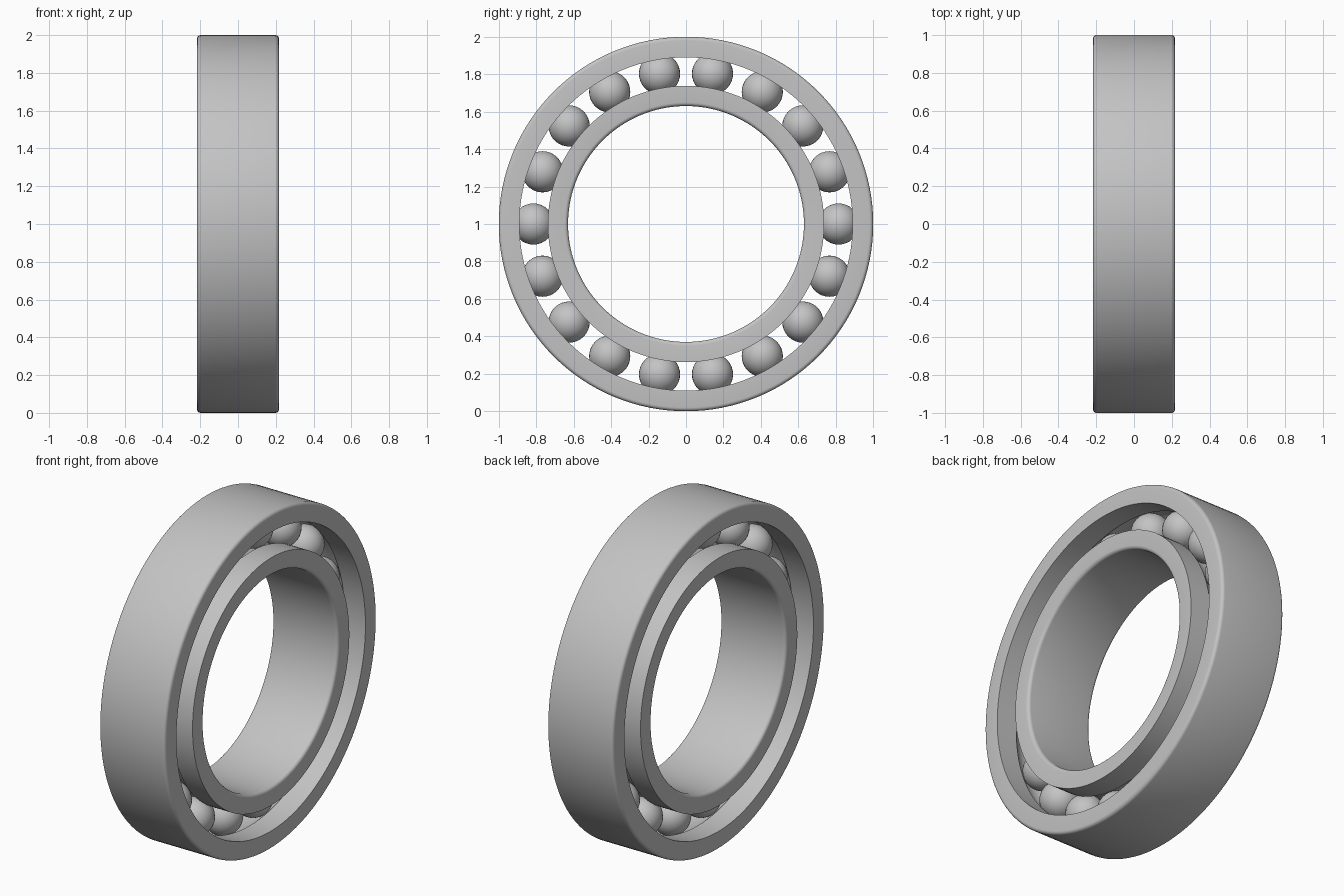
import bpy
import math
from math import sin, cos, pi

if "Cube" in bpy.data.objects:
    bpy.data.objects.remove(bpy.data.objects["Cube"], do_unlink=True)

HALF = 0.217       # half width along the axle
PITCH = 0.815      # radius of the ball circle
BALL = 0.11        # ball radius
GROOVE = 0.112     # raceway radius
FILLET = 0.02
BALLS = 18
SEGMENTS = 128

steel = bpy.data.materials.new("steel_grey")
steel.use_nodes = True
steel.diffuse_color = (0.55, 0.55, 0.55, 1)
steel.node_tree.nodes["Principled BSDF"].inputs["Base Color"].default_value = (0.55, 0.55, 0.55, 1)


def finish(obj, angle):
    obj.data.materials.append(steel)
    bpy.ops.object.select_all(action="DESELECT")
    obj.select_set(True)
    bpy.context.view_layer.objects.active = obj
    bpy.ops.object.shade_smooth_by_angle(angle=math.radians(angle))


def ring_profile(wall, race):
    """Closed (x, radius) section: rounded wall side, grooved race side."""
    side = 1 if wall > race else -1
    points = []
    # Rounded corners on the plain wall
    for i in range(6):
        a = i / 5 * pi / 2
        points.append((-HALF + FILLET * (1 - cos(a)), wall - side * FILLET * (1 - sin(a))))
    points += [(-x, r) for x, r in reversed(points)]
    # Flat lands with a circular raceway between them
    spread = math.acos(abs(race - PITCH) / GROOVE)
    points.append((HALF, race))
    for i in range(13):
        a = spread * (1 - i / 6)
        points.append((GROOVE * sin(a), PITCH + side * GROOVE * cos(a)))
    points.append((-HALF, race))
    return points if side > 0 else points[::-1]


def lathe(name, profile):
    """Revolve a closed section about the x axle."""
    n = len(profile)
    verts, faces = [], []
    for s in range(SEGMENTS):
        a = 2 * pi * s / SEGMENTS
        verts += [(x, r * cos(a), 1 + r * sin(a)) for x, r in profile]
        t = (s + 1) % SEGMENTS
        for i in range(n):
            j = (i + 1) % n
            faces.append((s * n + i, s * n + j, t * n + j, t * n + i))
    mesh = bpy.data.meshes.new(name)
    mesh.from_pydata(verts, [], faces)
    obj = bpy.data.objects.new(name, mesh)
    bpy.context.collection.objects.link(obj)
    finish(obj, 30)


# Races
lathe("outer_race", ring_profile(1.0, 0.89))
lathe("inner_race", ring_profile(0.63, 0.738))

# Balls
for k in range(BALLS):
    a = 2 * pi * k / BALLS
    bpy.ops.mesh.primitive_uv_sphere_add(
        segments=32, ring_count=16, radius=BALL,
        location=(0, PITCH * cos(a), 1 + PITCH * sin(a)))
    ball = bpy.context.object
    ball.name = f"ball_{k + 1}"
    finish(ball, 60)
